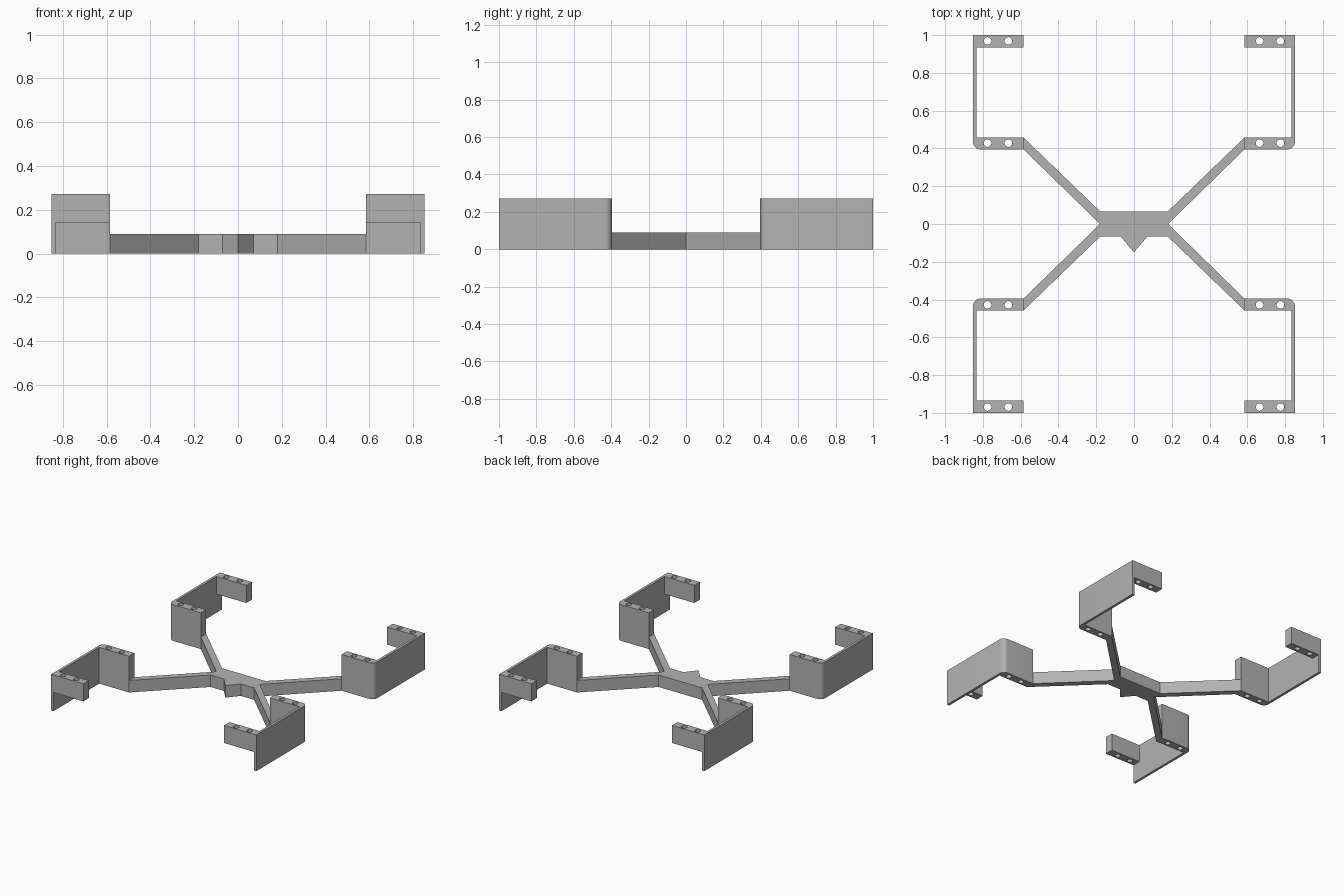
import bpy, bmesh, math

cube = bpy.data.objects.get("Cube")
if cube:
    bpy.data.objects.remove(cube, do_unlink=True)

grey = bpy.data.materials.new("plain grey")
grey.use_nodes = True
GREY = (0.45, 0.45, 0.45, 1)
grey.diffuse_color = GREY
grey.node_tree.nodes["Principled BSDF"].inputs["Base Color"].default_value = GREY


def prism(name, outline, z0, z1):
    """Extrude a flat outline from z0 to z1."""
    bm = bmesh.new()
    face = bm.faces.new([bm.verts.new((x, y, z0)) for x, y in outline])
    top = bmesh.ops.extrude_face_region(bm, geom=[face])["geom"]
    bmesh.ops.translate(bm, vec=(0, 0, z1 - z0),
                        verts=[v for v in top if isinstance(v, bmesh.types.BMVert)])
    bmesh.ops.recalc_face_normals(bm, faces=bm.faces)
    mesh = bpy.data.meshes.new(name)
    bm.to_mesh(mesh)
    bm.free()
    mesh.materials.append(grey)
    obj = bpy.data.objects.new(name, mesh)
    bpy.context.collection.objects.link(obj)
    return obj


def arc(cx, cy, r, a0, a1, n):
    """Points along a circular arc, angles in degrees."""
    angles = [math.radians(a0 + (a1 - a0) * i / n) for i in range(n + 1)]
    return [(cx + r * math.cos(a), cy + r * math.sin(a)) for a in angles]


# Key dimensions
IN_X, WALL_X, OUT_X = 0.585, 0.833, 0.852
NEAR_Y, BLOCK_Y, TAB_Y, END_Y = 0.395, 0.458, 0.935, 1.0
HEIGHT, TAB_Z, ARM_Z = 0.272, 0.14, 0.09
R = 0.04

# Hub with four diagonal arms and a front pointer
half = [(0.07, -0.067), (0.18, -0.067), (IN_X, -BLOCK_Y), (IN_X, -NEAR_Y),
        (0.18, 0), (IN_X, NEAR_Y), (IN_X, BLOCK_Y), (0.18, 0.067)]
prism("hub_and_arms", [(0, -0.15)] + half + [(-x, y) for x, y in reversed(half)], 0, ARM_Z)

# C-shaped bracket profile with a rounded inner corner
bracket = ([(IN_X, NEAR_Y)] + arc(OUT_X - R, NEAR_Y + R, R, -90, 0, 8)
           + [(OUT_X, END_Y), (IN_X, END_Y), (IN_X, TAB_Y),
              (WALL_X, TAB_Y), (WALL_X, BLOCK_Y), (IN_X, BLOCK_Y)])
under_tab = [(0.5, 0.9), (WALL_X, 0.9), (WALL_X, 1.1), (0.5, 1.1)]
holes = [(x, y) for x in (0.665, 0.775) for y in (0.428, 0.969)]

for side, sx in (("left", 1), ("right", -1)):
    for end, sy in (("back", 1), ("front", -1)):
        def place(points):
            return [(sx * x, sy * y) for x, y in points]

        body = prism(f"{end}_{side}_bracket", place(bracket), 0, HEIGHT)

        # Cut the gap under the tab, then the screw holes
        cutters = [prism("tab_gap_cutter", place(under_tab), -0.1, TAB_Z)]
        cutters += [prism("hole_cutter", place(arc(x, y, 0.02, 0, 345, 23)), -0.2, 0.5)
                    for x, y in holes]
        for cutter in cutters:
            cutter.hide_render = True
            mod = body.modifiers.new("cut", 'BOOLEAN')
            mod.operation = 'DIFFERENCE'
            mod.solver = 'EXACT'
            mod.object = cutter
        bpy.ops.object.select_all(action='DESELECT')
        body.select_set(True)
        bpy.context.view_layer.objects.active = body
        for mod in list(body.modifiers):
            bpy.ops.object.modifier_apply(modifier=mod.name)
        for cutter in cutters:
            bpy.data.objects.remove(cutter, do_unlink=True)
        bpy.ops.object.shade_smooth_by_angle(angle=math.radians(30))
